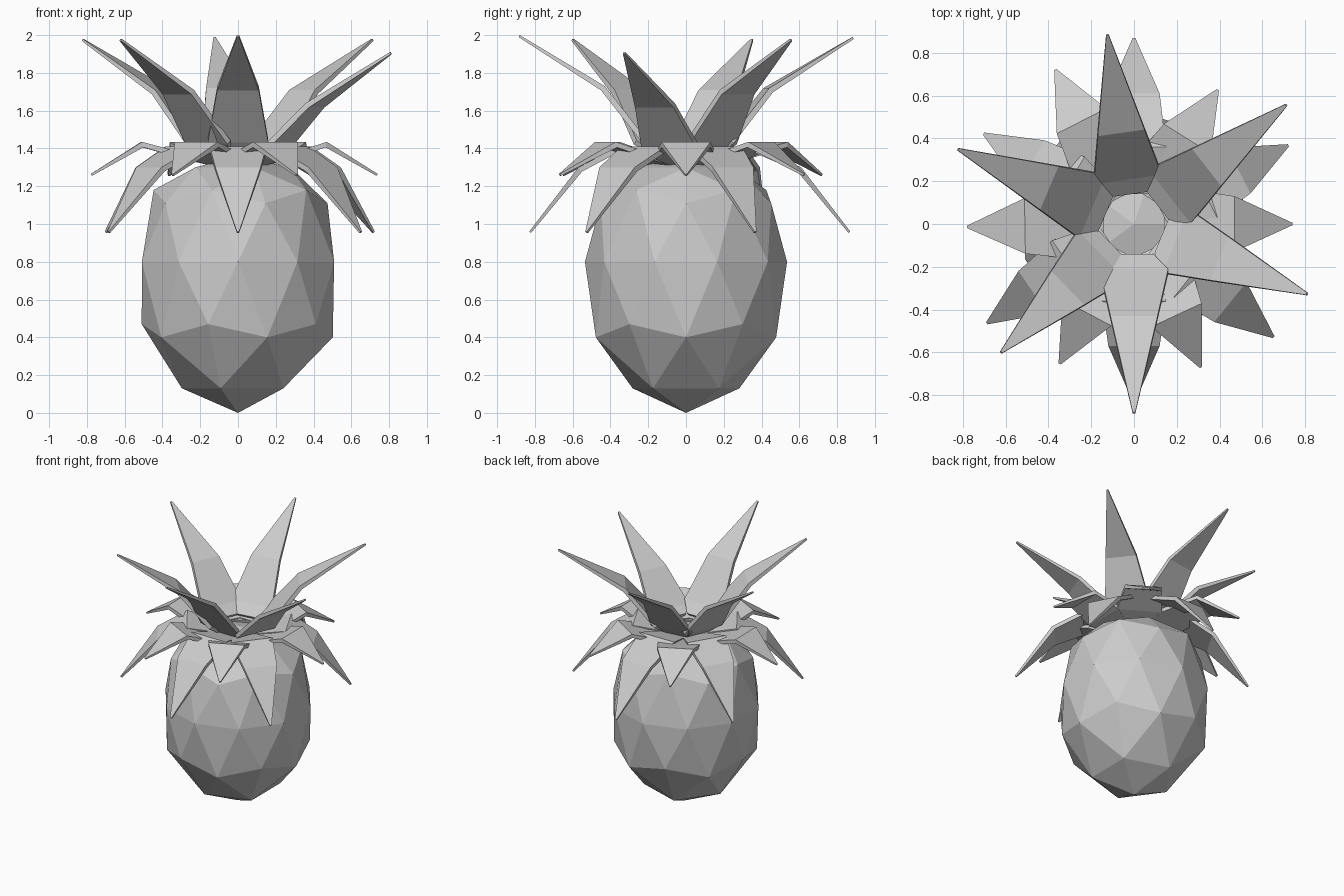
import bpy, bmesh, math
from mathutils import Vector

if "Cube" in bpy.data.objects:
    bpy.data.objects.remove(bpy.data.objects["Cube"])

# Fruit body: low-poly icosphere with each vertex ring moved to its own height
bpy.ops.mesh.primitive_ico_sphere_add(subdivisions=2, radius=1)
body = bpy.context.object
body.name = "fruit_body"
RINGS = [(-1, 0.0, .57), (-.851, .13, .565), (-.526, .40, .59), (-.447, .47, .57),
         (0, .80, .535), (.447, 1.11, .53), (.526, 1.18, .525), (.851, 1.30, .53), (1, 1.36, .5)]
for v in body.data.vertices:
    _, z, s = min(RINGS, key=lambda r: abs(r[0] - v.co.z))
    v.co = (v.co.x * s, v.co.y * s, z)


def leaf(name, azimuth, sections, thickness):
    """Bent flat blade; sections are (radius, height, half width) along its top face."""
    a = math.radians(azimuth)
    out, side = Vector((math.cos(a), math.sin(a), 0)), Vector((-math.sin(a), math.cos(a), 0))
    bm = bmesh.new()
    loops = []
    n = len(sections)
    for i, (r, z, w) in enumerate(sections):
        p, q = sections[max(i - 1, 0)], sections[min(i + 1, n - 1)]
        dr, dz = q[0] - p[0], q[1] - p[1]
        k = thickness * (0.4 if i == n - 1 else 1) / math.hypot(dr, dz)
        top = out * r + Vector((0, 0, z))
        low = top + out * dz * k - Vector((0, 0, dr * k))
        loops.append([bm.verts.new(c) for c in
                      (top - side * w, top + side * w, low + side * w, low - side * w)])
    for A, B in zip(loops, loops[1:]):
        for j in range(4):
            bm.faces.new((A[j], A[(j + 1) % 4], B[(j + 1) % 4], B[j]))
    bm.faces.new(loops[0])
    bm.faces.new(loops[-1])
    bmesh.ops.recalc_face_normals(bm, faces=bm.faces)
    me = bpy.data.meshes.new(name)
    bm.to_mesh(me)
    bm.free()
    bpy.context.collection.objects.link(bpy.data.objects.new(name, me))


# Upper crown: six long blades rising outward (azimuth, tip radius, tip height)
for i, (az, r, z) in enumerate([(98, .89, 1.99), (38, .90, 1.98), (-22, .87, 1.91),
                                (-90, .88, 2.0), (-136, .86, 1.98), (157, .89, 1.98)]):
    d = z - 2.0
    leaf(f"upper_leaf_{i}", az, [(.14, 1.38, .09), (.21, 1.45 + d * .4, .16),
                                 (.43, 1.73 + d, .11), (r, z, .006)], .03)

# Middle crown: six short blades with a raised knee
for i, (az, r) in enumerate([(58, .74), (0, .74), (-65, .74), (-118, .74), (-179, .78), (117, .81)]):
    leaf(f"middle_leaf_{i}", az, [(.14, 1.34, .09), (.27, 1.37, .16),
                                  (r - .27, 1.435, .13), (r, 1.265, .006)], .03)

# Lower crown: six drooping blades
for i, (az, r) in enumerate([(90, .87), (27, .81), (-39, .84), (-90, .83), (-146, .83), (149, .82)]):
    leaf(f"lower_leaf_{i}", az, [(.14, 1.35, .09), (.36, 1.41, .15),
                                 (r - .26, 1.30, .12), (r, .96, .006)], .03)
